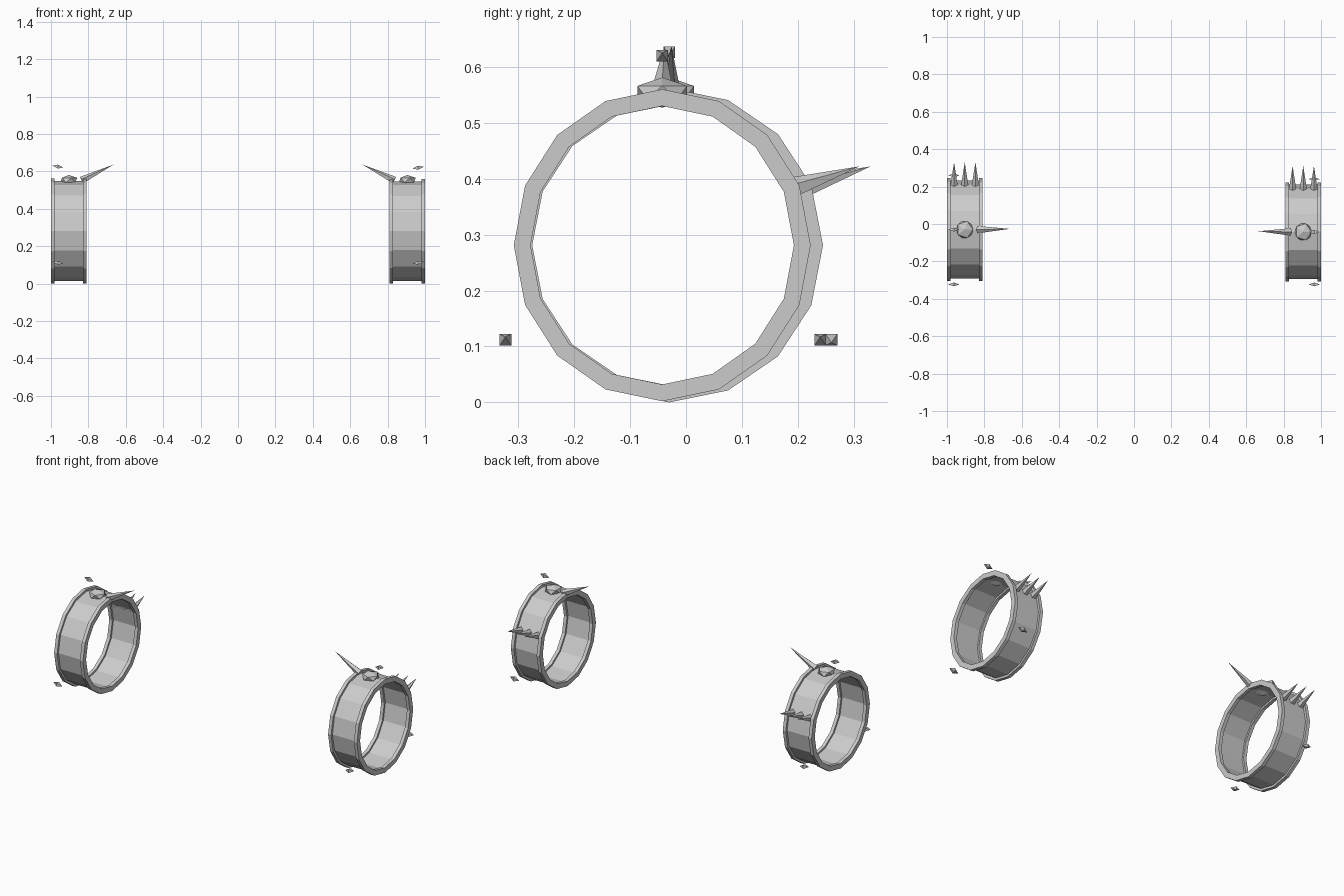
import bpy, bmesh, math
from mathutils import Vector, Matrix

if "Cube" in bpy.data.objects:
    bpy.data.objects.remove(bpy.data.objects["Cube"])

SIDES = 16
ZC = 0.281


def finish(bm, name):
    bmesh.ops.recalc_face_normals(bm, faces=bm.faces)
    me = bpy.data.meshes.new(name)
    bm.to_mesh(me)
    bm.free()
    ob = bpy.data.objects.new(name, me)
    bpy.context.collection.objects.link(ob)
    return ob


def ring(name, x0, x1, inset_in, inset_out, yc, ry, rz):
    """Faceted hoop with a rectangular cross-section, axis along x."""
    bm = bmesh.new()
    section = [(x0, inset_out), (x1, inset_out), (x1, inset_in), (x0, inset_in)]
    loops = []
    for i in range(SIDES):
        a = 2 * math.pi * i / SIDES
        loops.append([bm.verts.new((x, yc + (ry - d) * math.cos(a),
                                    ZC + (rz - d) * math.sin(a))) for x, d in section])
    for i in range(SIDES):
        a, b = loops[i], loops[(i + 1) % SIDES]
        for j in range(4):
            k = (j + 1) % 4
            bm.faces.new((a[j], a[k], b[k], b[j]))
    return finish(bm, name)


def spike(name, base, tip, radius, sides=5):
    base, tip = Vector(base), Vector(tip)
    d = tip - base
    bm = bmesh.new()
    m = Matrix.Translation((base + tip) / 2) @ d.to_track_quat('Z', 'Y').to_matrix().to_4x4()
    bmesh.ops.create_cone(bm, cap_ends=True, segments=sides, radius1=radius,
                          radius2=0, depth=d.length, matrix=m)
    return finish(bm, name)


def stud(name, center):
    bm = bmesh.new()
    m = Matrix.Translation(center) @ Matrix.Diagonal((0.05, 0.052, 0.027, 1))
    bmesh.ops.create_icosphere(bm, subdivisions=1, radius=1, matrix=m)
    return finish(bm, name)


def diamond(name, center, s):
    """Small octahedron, long along x, outer end tipped slightly up."""
    bm = bmesh.new()
    c, h = Vector(center), 0.0105
    ends = [bm.verts.new(c + Vector((s * 0.03, 0, 0.005))),
            bm.verts.new(c - Vector((s * 0.03, 0, 0.005)))]
    sq = [bm.verts.new(c + Vector((0, u * h, v * h)))
          for u, v in ((1, 1), (-1, 1), (-1, -1), (1, -1))]
    for e in ends:
        for i in range(4):
            bm.faces.new((e, sq[i], sq[(i + 1) % 4]))
    return finish(bm, name)


# side, sign, ring centre y, radius y, radius z, spike tip y, rear diamond y
for side, s, yc, ry, rz, tip_y, dia_y in (
        ("left", -1, -0.03, 0.275, 0.281, 0.33, 0.26),
        ("right", 1, -0.0425, 0.2655, 0.279, 0.31, 0.24)):
    # band with a raised rim on each edge
    ring(side + "_band", s * 0.825, s * 0.985, 0.019, 0.013, yc, ry, rz)
    ring(side + "_outer_rim", s * 0.98, s * 1.0, 0.03, 0.0, yc, ry, rz)
    ring(side + "_inner_rim", s * 0.81, s * 0.83, 0.03, 0.0, yc, ry, rz)
    # three spikes at the rear
    for i, x in enumerate((0.848, 0.905, 0.962)):
        spike(f"{side}_rear_spike_{i + 1}", (s * x, tip_y - 0.125, 0.381),
              (s * x, tip_y, 0.422), 0.021)
    # large spike pointing inward from the top
    spike(side + "_top_spike", (s * 0.835, yc, 0.552),
          (s * 0.665, yc + 0.004, 0.637), 0.021)
    # faceted stud on top
    stud(side + "_top_stud", (s * 0.905, yc, 0.554))
    # floating diamonds around the outer edge
    top_z = 0.626 if s < 0 else 0.62
    for i, (y, z) in enumerate(((yc, top_z), (-0.323, 0.112), (dia_y, 0.112))):
        diamond(f"{side}_diamond_{i + 1}", (s * 0.963, y, z), s)
